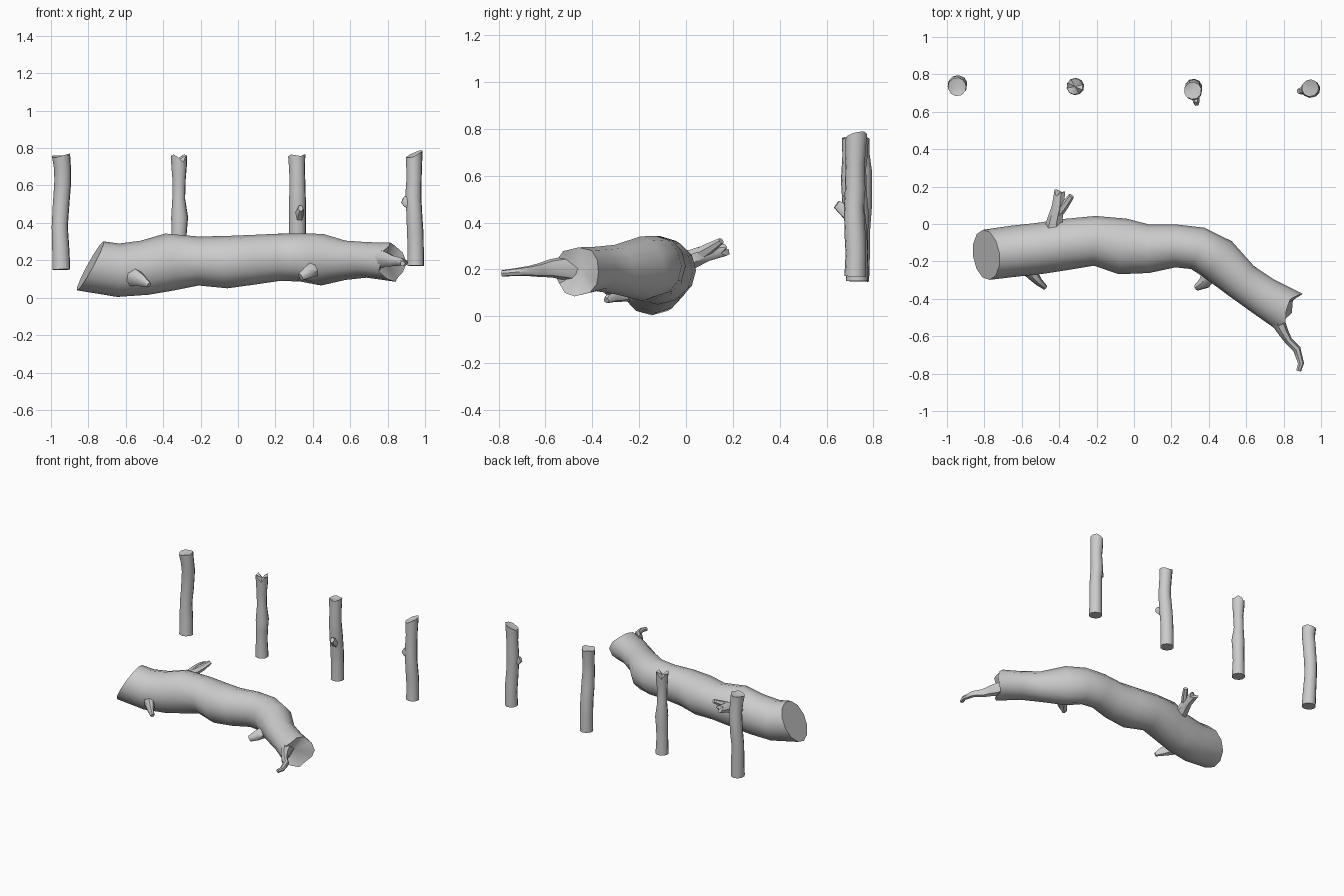
import bpy, bmesh, math
from mathutils import Vector


def tube(name, rings, sides=12, first_lean=0.0, jag_start=(), jag_end=(), dish=0.0, phase=0.0):
    """Loft elliptical rings (x, y, z, side radius, up radius) along a path and cap both ends."""
    pts = [Vector(r[:3]) for r in rings]
    whole = (pts[-1] - pts[0]).normalized()
    ref = Vector((0, 1, 0)) if abs(whole.z) > 0.8 else Vector((0, 0, 1))
    bm = bmesh.new()
    loops = []
    last = len(pts) - 1
    for i, r in enumerate(rings):
        t = (pts[min(i + 1, last)] - pts[max(i - 1, 0)]).normalized()
        side = ref.cross(t).normalized()
        up = t.cross(side)
        if i == 0:
            up = up + t * first_lean
        loop = []
        for k in range(sides):
            a = 2 * math.pi * k / sides + phase
            p = pts[i] + side * math.cos(a) * r[3] + up * math.sin(a) * r[4]
            jag = jag_start if i == 0 else jag_end if i == last else ()
            if jag:
                p += t * jag[k % len(jag)]
            loop.append(bm.verts.new(p))
        loops.append(loop)
    for a, b in zip(loops, loops[1:]):
        for k in range(sides):
            n = (k + 1) % sides
            bm.faces.new((a[k], a[n], b[n], b[k]))
    # end caps, each a fan around a slightly dished centre
    for loop, inner, d in ((loops[0], pts[1], 0), (loops[-1], pts[-2], dish)):
        mid = sum((v.co for v in loop), Vector()) / sides
        c = bm.verts.new(mid + (inner - mid).normalized() * d)
        for k in range(sides):
            bm.faces.new((loop[k], loop[(k + 1) % sides], c))
    bmesh.ops.recalc_face_normals(bm, faces=bm.faces)
    me = bpy.data.meshes.new(name)
    bm.to_mesh(me)
    bm.free()
    ob = bpy.data.objects.new(name, me)
    bpy.context.collection.objects.link(ob)
    bpy.context.view_layer.objects.active = ob
    bpy.ops.object.select_all(action='DESELECT')
    ob.select_set(True)
    bpy.ops.object.shade_smooth_by_angle(angle=math.radians(50))
    return ob


# Fallen trunk: slanted cut on the left, curving forward to a broken right end
tube("log_trunk", [
    (-0.79, -0.165, 0.17, 0.135, 0.14),
    (-0.64, -0.145, 0.147, 0.137, 0.143),
    (-0.50, -0.13, 0.16, 0.137, 0.146),
    (-0.37, -0.11, 0.19, 0.137, 0.154),
    (-0.21, -0.09, 0.196, 0.133, 0.131),
    (-0.06, -0.12, 0.19, 0.15, 0.14),
    (0.08, -0.132, 0.203, 0.13, 0.133),
    (0.22, -0.117, 0.216, 0.115, 0.126),
    (0.34, -0.13, 0.215, 0.116, 0.129),
    (0.45, -0.19, 0.203, 0.122, 0.138),
    (0.575, -0.305, 0.20, 0.104, 0.105),
    (0.69, -0.385, 0.202, 0.106, 0.095),
    (0.825, -0.465, 0.19, 0.118, 0.103),
], first_lean=0.36, dish=0.04,
    jag_end=(0.02, 0.0, -0.03, -0.02, 0.01, -0.01, 0.0, -0.02, 0.01, 0.03, 0.0, 0.01))

# Broken branches on the trunk
tube("branch_end", [
    (0.74, -0.47, 0.205, 0.05, 0.06), (0.795, -0.575, 0.205, 0.03, 0.04),
    (0.825, -0.625, 0.197, 0.022, 0.03), (0.87, -0.67, 0.193, 0.022, 0.022),
    (0.892, -0.745, 0.187, 0.017, 0.016), (0.88, -0.785, 0.183, 0.014, 0.014),
], 7)
tube("branch_back", [
    (-0.43, -0.06, 0.22, 0.06, 0.06), (-0.42, 0.03, 0.245, 0.042, 0.042),
    (-0.405, 0.09, 0.27, 0.035, 0.036), (-0.395, 0.18, 0.285, 0.03, 0.026),
], 7, jag_end=(0.0, -0.03, -0.01))
tube("branch_back_fork", [
    (-0.405, 0.06, 0.265, 0.028, 0.03), (-0.37, 0.10, 0.29, 0.022, 0.025),
    (-0.335, 0.15, 0.322, 0.016, 0.014),
], 6)
tube("branch_front_left", [
    (-0.59, -0.20, 0.12, 0.06, 0.06), (-0.54, -0.275, 0.105, 0.032, 0.045),
    (-0.51, -0.31, 0.09, 0.022, 0.032), (-0.475, -0.34, 0.068, 0.014, 0.014),
], 7)
tube("branch_front_right", [
    (0.43, -0.20, 0.17, 0.075, 0.05), (0.40, -0.275, 0.15, 0.042, 0.042),
    (0.375, -0.315, 0.135, 0.035, 0.035), (0.335, -0.34, 0.11, 0.018, 0.022),
], 7)

# Four upright posts: (centre x, centre y, rows of (z, dx, dy, radius), top jag)
posts = [
    (-0.945, 0.738, [(0.15, 0.0, -0.005, 0.049), (0.25, -0.002, 0.0, 0.047),
                     (0.38, -0.008, 0.005, 0.044), (0.48, -0.002, 0.012, 0.045),
                     (0.62, 0.008, 0.01, 0.046), (0.69, 0.007, 0.0, 0.046),
                     (0.76, -0.001, -0.005, 0.05)], (0.005, 0, -0.005, 0)),
    (-0.315, 0.735, [(0.15, 0.0, 0.0, 0.046), (0.27, -0.002, 0.0, 0.041),
                     (0.35, 0.0, 0.0, 0.042), (0.43, 0.003, 0.0, 0.046),
                     (0.53, -0.002, 0.002, 0.035), (0.63, 0.0, -0.002, 0.036),
                     (0.70, 0.0, 0.0, 0.042), (0.752, -0.001, 0.0, 0.044)],
     (0.0, 0.015, 0.0, -0.03, 0.01)),
    (0.318, 0.715, [(0.15, 0.0, 0.015, 0.047), (0.26, 0.0, 0.015, 0.046),
                    (0.36, 0.0, 0.012, 0.046), (0.47, 0.0, 0.0, 0.047),
                    (0.58, 0.0, -0.01, 0.044), (0.68, -0.002, -0.005, 0.043),
                    (0.76, -0.004, -0.002, 0.047)], (0.005, 0.0, -0.005)),
    (0.945, 0.722, [(0.17, 0.005, 0.0, 0.046), (0.27, 0.005, 0.003, 0.044),
                    (0.34, 0.003, 0.0, 0.045), (0.46, -0.003, -0.005, 0.043),
                    (0.54, -0.008, 0.0, 0.044), (0.65, -0.003, 0.0, 0.041),
                    (0.768, -0.003, 0.005, 0.046)],
     (0.02, 0.022, 0.012, 0.0, -0.015, -0.018, -0.02, -0.018, 0.0, 0.012)),
]
for n, (x, y, rows, jag) in enumerate(posts, 1):
    tube(f"post_{n}", [(x + dx, y + dy, z, r, r) for z, dx, dy, r in rows],
         10, jag_end=jag, dish=0.012, phase=0.2)

# Knots sticking out of the right-hand posts
tube("post_3_knot", [(0.325, 0.71, 0.43, 0.03, 0.04), (0.33, 0.668, 0.46, 0.02, 0.028),
                     (0.335, 0.643, 0.478, 0.014, 0.02)], 6)
tube("post_4_knot", [(0.94, 0.715, 0.50, 0.025, 0.04), (0.90, 0.712, 0.515, 0.02, 0.034),
                     (0.88, 0.71, 0.525, 0.015, 0.02)], 6)
